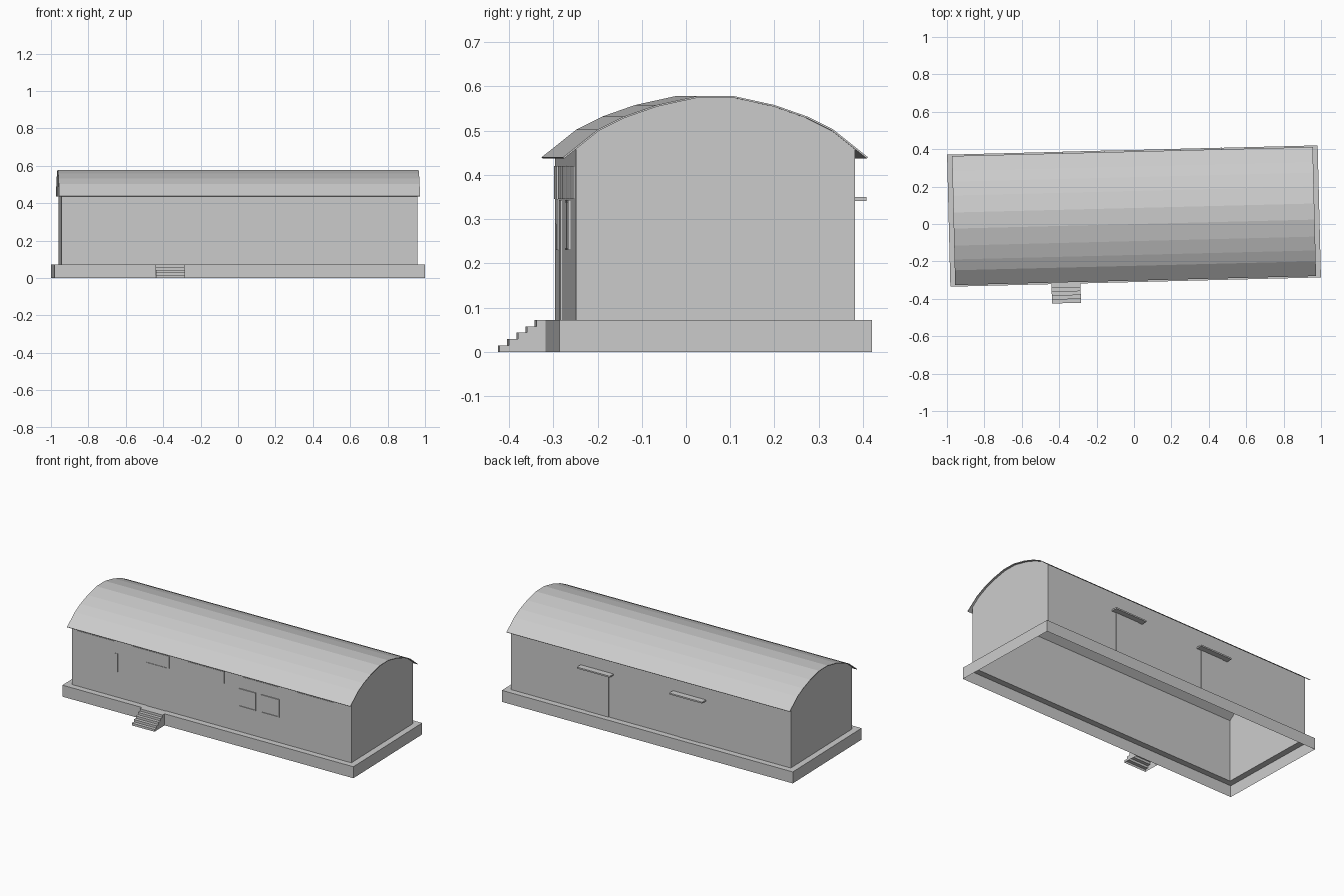
import bpy, math
from mathutils import Matrix

if "Cube" in bpy.data.objects:
    bpy.data.objects.remove(bpy.data.objects["Cube"])

# The whole hut is turned slightly about z
PLACE = Matrix.Translation((0, 0.0425, 0)) @ Matrix.Rotation(math.atan(0.025), 4, 'Z')


def make(name, verts, faces):
    mesh = bpy.data.meshes.new(name)
    mesh.from_pydata(verts, [], faces)
    obj = bpy.data.objects.new(name, mesh)
    bpy.context.collection.objects.link(obj)
    obj.matrix_world = PLACE
    return obj


def sweep(name, profile, x0, x1, caps=True):
    """Sheet swept along x from an open (y, z) profile, with optional end faces."""
    n = len(profile)
    verts = [(x, y, z) for x in (x0, x1) for y, z in profile]
    faces = [(i, i + n, i + n + 1, i + 1) for i in range(n - 1)]
    if caps:
        faces += [tuple(range(n)), tuple(range(2 * n - 1, n - 1, -1))]
    return make(name, verts, faces)


def box(name, x0, x1, y0, y1, z0, z1):
    verts = [(x, y, z) for x in (x0, x1) for y in (y0, y1) for z in (z0, z1)]
    faces = [(0, 1, 3, 2), (4, 6, 7, 5), (0, 4, 5, 1), (2, 3, 7, 6), (0, 2, 6, 4), (1, 5, 7, 3)]
    return make(name, verts, faces)


BX, BY, BZ = 0.991, 0.353, 0.072     # plinth half sizes and height
WX, WY = 0.9525, 0.3155              # wall half sizes

# Plinth: open underneath, with a ledge around the walls
rings = [(BX, BY, 0), (BX, BY, BZ), (WX, WY, BZ)]
verts = [(sx * x, sy * y, z) for x, y, z in rings
         for sx, sy in ((-1, -1), (1, -1), (1, 1), (-1, 1))]
faces = [(r * 4 + i, r * 4 + (i + 1) % 4, r * 4 + 4 + (i + 1) % 4, r * 4 + 4 + i)
         for r in range(2) for i in range(4)]
make("plinth", verts, faces)

# Roof: arched thin sheet
half = [(-0.345, 0.44), (-0.266, 0.503), (-0.208, 0.532), (-0.134, 0.558), (-0.043, 0.578)]
arch = half + [(-y, z) for y, z in reversed(half)]
roof = sweep("roof", arch, -0.965, 0.965, caps=False)
thick = roof.modifiers.new("thickness", 'SOLIDIFY')
thick.thickness = 0.004
thick.offset = -1

# Walls: open shell with arched gable ends just under the roof
gable = [(-WY, BZ), (-WY, 0.459)] + [(y, z - 0.004) for y, z in arch[1:-1]] + [(WY, 0.459), (WY, BZ)]
n = len(gable)
verts = [(x, y, z) for x in (-WX, WX) for y, z in gable]
faces = [(0, 1, n + 1, n), (n - 2, n - 1, 2 * n - 1, 2 * n - 2),
         tuple(range(n)), tuple(range(2 * n - 1, n - 1, -1))]
make("walls", verts, faces)

# Front steps: five treads, open underneath
S0, S1, COUNT = -0.45, -0.295, 5
RUN, RISE = 0.1035 / COUNT, BZ / COUNT
stairs = [(-BY - 0.1035, 0)]
for i in range(COUNT):
    y = -BY - 0.1035 + i * RUN
    stairs += [(y, (i + 1) * RISE), (y + RUN, (i + 1) * RISE)]
stairs.append((-BY, 0))
sweep("front_steps", stairs[:-1], S0, S1, caps=False)
for x, side in ((S0, "left"), (S1, "right")):
    make("step_side_" + side, [(x, y, z) for y, z in stairs], [tuple(range(len(stairs)))])

# Front transom panels under the eave
for i in range(5):
    x = -0.911 + i * 0.374
    box(f"transom_{i}", x, x + 0.25, -WY - 0.003, -WY, 0.345, 0.42)

# Front door
box("front_door", -0.442, -0.306, -WY - 0.003, -WY, BZ, 0.343)

# Front windows, pane and raised border
for i, (x0, x1) in enumerate(((0.188, 0.303), (0.338, 0.463))):
    y, t = -WY, 0.005
    box(f"window_pane_{i}", x0 + t, x1 - t, y - 0.002, y, 0.23 + t, 0.343 - t)
    box(f"window_sill_{i}", x0, x1, y - 0.006, y, 0.23, 0.23 + t)
    box(f"window_head_{i}", x0, x1, y - 0.006, y, 0.343 - t, 0.343)
    box(f"window_jamb_left_{i}", x0, x0 + t, y - 0.006, y, 0.23 + t, 0.343 - t)
    box(f"window_jamb_right_{i}", x1 - t, x1, y - 0.006, y, 0.23 + t, 0.343 - t)

# Stepped pair of shutters at the left of the front
box("shutter_short", -0.823, -0.741, -WY - 0.003, -WY, 0.289, 0.345)
box("shutter_tall", -0.741, -0.639, -WY - 0.003, -WY, 0.23, 0.345)

# Back doors with canopies
for i, x in enumerate((0.367, -0.262)):
    box(f"back_door_{i}", x - 0.08, x + 0.08, WY, WY + 0.003, BZ, 0.342)
    box(f"canopy_{i}", x - 0.112, x + 0.112, WY, WY + 0.038, 0.341, 0.35)
